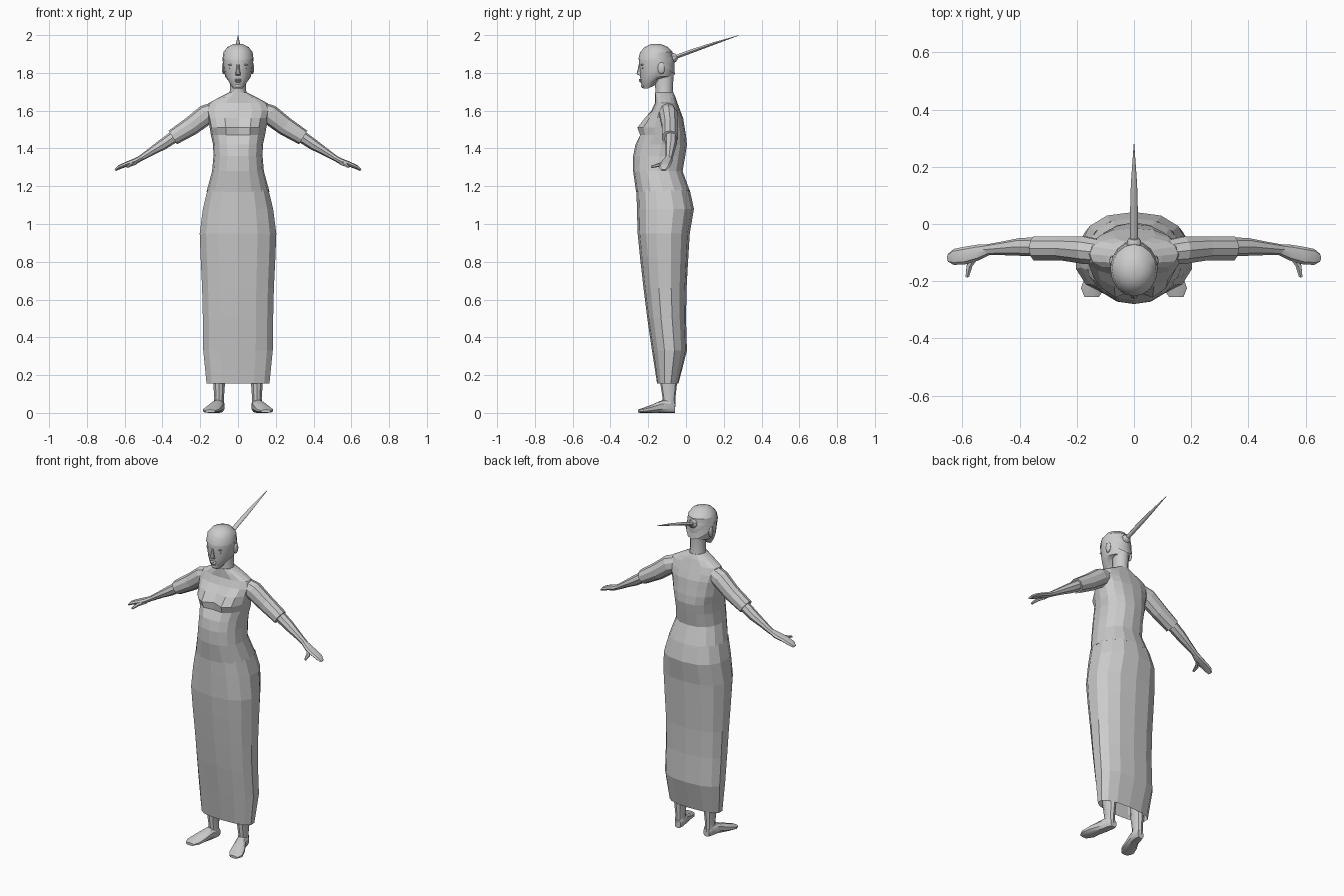
import bpy, bmesh, math
from mathutils import Vector

if "Cube" in bpy.data.objects:
    bpy.data.objects.remove(bpy.data.objects["Cube"])

grey = bpy.data.materials.new("plain_grey")
grey.use_nodes = True
colour = (0.6, 0.6, 0.6, 1)
grey.diffuse_color = colour
grey.node_tree.nodes["Principled BSDF"].inputs["Base Color"].default_value = colour

X, Y, Z = Vector((1, 0, 0)), Vector((0, 1, 0)), Vector((0, 0, 1))


def finish(name, bm, smooth=None):
    """Turn a bmesh into a named object, optionally smooth shaded."""
    bmesh.ops.recalc_face_normals(bm, faces=bm.faces)
    mesh = bpy.data.meshes.new(name)
    bm.to_mesh(mesh)
    bm.free()
    mesh.materials.append(grey)
    obj = bpy.data.objects.new(name, mesh)
    bpy.context.collection.objects.link(obj)
    if smooth:
        bpy.ops.object.select_all(action="DESELECT")
        obj.select_set(True)
        bpy.context.view_layer.objects.active = obj
        bpy.ops.object.shade_smooth_by_angle(angle=math.radians(smooth))
    return obj


def tube(name, path, side, axis=None, sides=8, power=2, caps=(True, True),
         shape=None, smooth=None, mirror=1):
    """Loft superellipses along a path of (x, y, z, half width, half depth)."""
    bm = bmesh.new()
    centres = [Vector(p[:3]) for p in path]
    rings = []
    for i, p in enumerate(path):
        ahead = centres[min(i + 1, len(path) - 1)] - centres[max(i - 1, 0)]
        up = (axis or ahead).cross(side).normalized()
        ring = []
        for k in range(sides):
            a = math.tau * k / sides
            s, c = math.sin(a), -math.cos(a)
            w = math.copysign(abs(s) ** (2 / power), s) * p[3]
            d = math.copysign(abs(c) ** (2 / power), c) * p[4]
            co = centres[i] + side * w + up * d
            if shape:
                co = shape(co, i, k)
            co.x *= mirror
            ring.append(bm.verts.new(co))
        rings.append(ring)
    for lower, upper in zip(rings, rings[1:]):
        for k in range(sides):
            n = (k + 1) % sides
            bm.faces.new((lower[k], lower[n], upper[n], upper[k]))
    for ring, cap in zip((rings[0], rings[-1]), caps):
        if cap:
            bm.faces.new(ring)
    return finish(name, bm, smooth)


def upright(rings):
    """Convert (z, half width, front, back) rows into an upright path."""
    return [(0, (f + b) / 2, z, w, (b - f) / 2) for z, w, f, b in rings]


def blob(name, centre, size, smooth=40):
    """Small stretched ball."""
    bm = bmesh.new()
    bmesh.ops.create_uvsphere(bm, u_segments=10, v_segments=6, radius=1)
    bmesh.ops.scale(bm, vec=size, verts=bm.verts)
    bmesh.ops.translate(bm, vec=centre, verts=bm.verts)
    return finish(name, bm, smooth)


# Long straight skirt, open at the hem
tube("skirt", upright([
    (.155, .17, -.153, -.04), (.33, .188, -.18, .005), (.5, .19, -.205, .0),
    (.66, .194, -.225, .003), (.82, .202, -.243, .012), (.95, .207, -.256, .02),
    (1.08, .19, -.26, .042), (1.18, .165, -.262, .02)]),
    X, Z, sides=14, power=2.4, caps=(False, False))

# Bodice with bust
bust_push = {4: .015, 5: .035, 6: .02}


def bust(co, i, k):
    if k in (1, 2, 13, 15, 14):
        co.y -= bust_push.get(i, 0) * (1 if k in (1, 15) else .7)
    return co


tube("bodice", upright([
    (1.17, .167, -.264, .022), (1.28, .137, -.28, -.018), (1.36, .13, -.28, -.004),
    (1.42, .132, -.268, .005), (1.47, .143, -.235, .0), (1.51, .15, -.23, -.007),
    (1.56, .16, -.205, -.015), (1.6, .17, -.183, -.03), (1.64, .155, -.165, -.045),
    (1.67, .1, -.165, -.055), (1.695, .05, -.165, -.067)]),
    X, Z, sides=16, power=2.3, shape=bust)

# Neck
tube("neck", upright([(1.66, .055, -.165, -.06), (1.71, .042, -.162, -.07),
                      (1.8, .043, -.17, -.065)]), X, Z, sides=12, smooth=35)

# Head, with the jaw rising toward the neck
head_rings = [(1.718, .026, -.228, -.17), (1.745, .048, -.239, -.12),
              (1.78, .068, -.243, -.075), (1.82, .076, -.246, -.062),
              (1.87, .079, -.25, -.062), (1.91, .073, -.24, -.075),
              (1.937, .052, -.215, -.1), (1.952, .022, -.185, -.135)]


def jaw(co, i, k):
    if i < 2:
        co.z += max(0, co.y + .2) * .45
    return co


tube("head", upright(head_rings), X, Z, sides=16, shape=jaw, smooth=30)


# Hair cap, dropping lower behind the ears
def hairline(co, i, k):
    if i == 0:
        co.z -= max(0, co.y + .15) * .9
    return co


tube("hair", upright([(z, w + .004, f - .003, b + .004) for z, w, f, b in head_rings[4:]]),
     X, Z, sides=16, caps=(False, True), shape=hairline, smooth=30)

# Hair tie and long pointed tail
tube("hair_tie", [(0, -.09, 1.872, .026, .03), (0, -.062, 1.882, .026, .025),
                  (0, -.05, 1.887, .017, .016)], X, sides=10, smooth=30)
tube("hair_tail", [(0, -.07, 1.878, .014, .01), (0, .03, 1.915, .014, .01),
                   (0, .14, 1.953, .011, .007), (0, .28, 1.999, .001, .001)],
     X, sides=8, smooth=50)

# Face
tube("nose", [(0, -.237, 1.785, .015, .008), (0, -.246, 1.795, .014, .016),
              (0, -.245, 1.82, .009, .01), (0, -.246, 1.845, .007, .005)],
     X, Z, sides=8, smooth=40)
blob("upper_lip", (0, -.24, 1.764), (.02, .01, .005))
blob("lower_lip", (0, -.238, 1.755), (.017, .01, .006))
blob("chin", (0, -.222, 1.732), (.022, .016, .014))

for label, m in (("left", 1), ("right", -1)):
    blob(label + "_eye", (m * .032, -.228, 1.825), (.014, .008, .007))
    blob(label + "_brow", (m * .033, -.231, 1.843), (.02, .009, .004))
    blob(label + "_ear", (m * .077, -.13, 1.825), (.009, .02, .032))

    # Short sleeve, then bare forearm and hand
    tube(label + "_sleeve", [
        (.11, -.1, 1.6, .045, .05), (.17, -.092, 1.578, .05, .054),
        (.25, -.085, 1.517, .044, .05), (.345, -.085, 1.458, .044, .042)],
        Y, sides=10, mirror=m)
    tube(label + "_forearm", [
        (.32, -.08, 1.474, .034, .033), (.4, -.08, 1.42, .031, .029),
        (.46, -.085, 1.383, .024, .021), (.52, -.09, 1.345, .018, .015)],
        Y, sides=8, smooth=30, mirror=m)
    tube(label + "_hand", [
        (.505, -.09, 1.354, .018, .014), (.545, -.1, 1.332, .028, .016),
        (.59, -.11, 1.317, .031, .013), (.63, -.115, 1.3, .028, .011),
        (.65, -.118, 1.285, .014, .006)], Y, sides=8, smooth=30, mirror=m)
    tube(label + "_thumb", [
        (.55, -.11, 1.322, .014, .012), (.575, -.145, 1.312, .012, .01),
        (.583, -.185, 1.302, .007, .006)], X, sides=6, smooth=40, mirror=m)

    # Leg hidden in the skirt down to the ankle
    tube(label + "_leg", [
        (.1, -.09, .03, .028, .035), (.1, -.09, .08, .027, .034),
        (.1, -.092, .16, .033, .045), (.1, -.09, .4, .045, .05)],
        X, Z, sides=10, smooth=30, mirror=m)

    # Foot turned outward
    def flat_sole(co, i, k):
        co.z = max(co.z, 0)
        return co

    tube(label + "_foot", [
        (.097, -.058, .025, .02, .025), (.1, -.08, .036, .03, .036),
        (.108, -.125, .034, .032, .034), (.13, -.18, .022, .042, .022),
        (.143, -.225, .013, .044, .014), (.148, -.255, .009, .026, .008)],
        X, Y, sides=10, power=2.6, shape=flat_sole, smooth=30, mirror=m)
